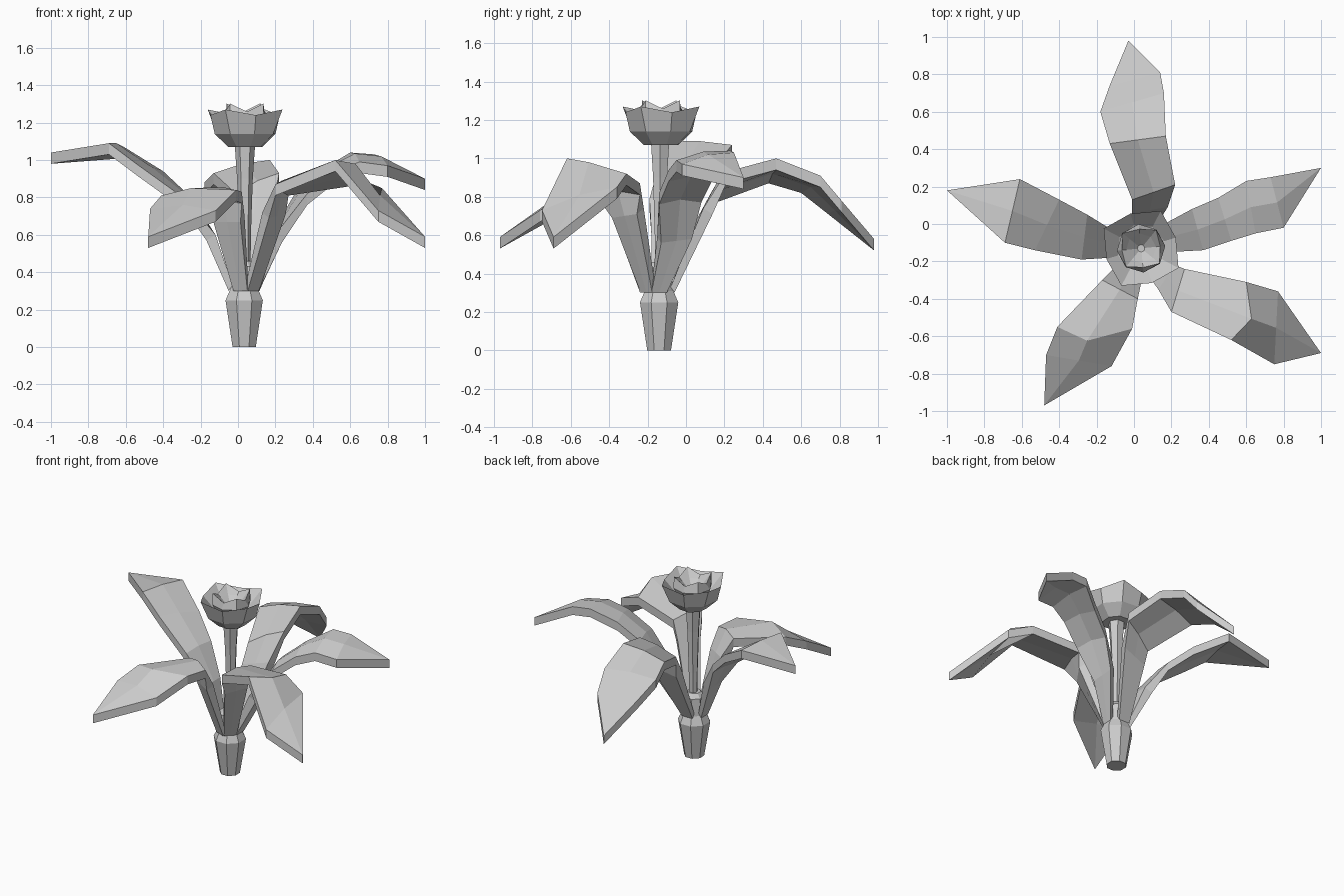
import bpy, bmesh
from math import sin, cos, tau
from mathutils import Vector

if "Cube" in bpy.data.objects:
    bpy.data.objects.remove(bpy.data.objects["Cube"])

AXIS = Vector((0.033, -0.14, 0))


def finish(bm, name):
    bmesh.ops.recalc_face_normals(bm, faces=bm.faces)
    me = bpy.data.meshes.new(name)
    bm.to_mesh(me)
    bm.free()
    ob = bpy.data.objects.new(name, me)
    bpy.context.collection.objects.link(ob)
    return ob


def lathe(name, centre, profile, sides, turn=0.0):
    """Profile rows: radius, z, radius wobble, z wobble on alternate points."""
    bm = bmesh.new()
    rings = []
    for r, z, dr, dz in profile:
        ring = []
        for i in range(sides):
            a = turn + tau * i / sides
            s = 1 if i % 2 else -1
            ring.append(bm.verts.new((centre[0] + (r + s * dr) * cos(a),
                                      centre[1] + (r + s * dr) * sin(a), z + s * dz)))
        rings.append(ring)
    for p, q in zip(rings, rings[1:]):
        for i in range(sides):
            j = (i + 1) % sides
            bm.faces.new((p[i], p[j], q[j], q[i]))
    bm.faces.new(rings[0][::-1])
    bm.faces.new(rings[-1])
    return finish(bm, name)


def leaf(name, rows, tip, ridge=0.02, thick=0.06, bend=None):
    """Rows of (left, right) edge points; the midrib is raised, and pushed out at row 'bend'."""
    bm = bmesh.new()
    top, low = [], []
    for k, (l, r) in enumerate(rows):
        l, r = Vector(l), Vector(r)
        m = (l + r) / 2
        out = m - AXIS
        out.z = 0
        out.normalize()
        # the stalk thickens outwards, the blade thickens downwards
        drop = Vector((0, 0, -thick))
        if k < 2:
            drop = out * (0.02, 0.05)[k] - Vector((0, 0, 0.03))
        if k >= 2:
            m.z += ridge
        lower_m = m + drop
        if k == bend:
            m += out * 0.08
            lower_m += out * 0.08
        top.append([bm.verts.new(v) for v in (l, m, r)])
        low.append([bm.verts.new(v) for v in (l + drop, lower_m, r + drop)])
    t1 = bm.verts.new(tip)
    t2 = bm.verts.new(Vector(tip) - Vector((0, 0, thick)))
    for g, t in ((top, t1), (low, t2)):
        for p, q in zip(g, g[1:]):
            for i in range(2):
                bm.faces.new((p[i], p[i + 1], q[i + 1], q[i]))
        for i in range(2):
            bm.faces.new((g[-1][i], g[-1][i + 1], t))
    for e in (0, 2):
        a = [g[e] for g in top] + [t1]
        b = [g[e] for g in low] + [t2]
        for i in range(len(a) - 1):
            bm.faces.new((a[i], a[i + 1], b[i + 1], b[i]))
    for i in range(2):
        bm.faces.new((top[0][i], top[0][i + 1], low[0][i + 1], low[0][i]))
    return finish(bm, name)


# bulb and neck
lathe("bulb", AXIS, [(.067, 0, 0, 0), (.108, .25, 0, 0), (.08, .31, 0, 0),
                     (.072, .43, 0, 0), (.045, .46, 0, 0)], 8, tau / 16)

# flower stem
lathe("stem", (0.037, -0.135), [(.03, .4, 0, 0), (.032, .6, 0, 0), (.042, .9, 0, 0),
                                (.055, 1.09, 0, 0)], 6)

# outer and inner petals
c = (0.038, -0.13)
lathe("outer_petals", c, [(.095, 1.07, 0, 0), (.17, 1.14, 0, 0), (.21, 1.255, .016, .015),
                          (.13, 1.17, 0, 0), (.08, 1.14, 0, 0)], 8, 0.3)
lathe("inner_petals", c, [(.09, 1.13, 0, 0), (.13, 1.22, 0, 0), (.115, 1.28, .012, .022),
                          (.08, 1.24, 0, 0), (.02, 1.18, 0, 0)], 8, 0.1)

# five drooping leaves
leaf("back_leaf", [((-.01, -.08, .33), (.075, -.08, .33)),
                   ((-.01, .06, .69), (.18, .09, .74)),
                   ((-.01, .13, .82), (.22, .21, .93)),
                   ((-.13, .43, .93), (.17, .47, 1.0)),
                   ((-.18, .6, .88), (.16, .7, .91)),
                   ((-.13, .74, .77), (.14, .81, .78))], (-.03, .98, .58), .015)
leaf("right_leaf", [((.095, -.1, .33), (.09, -.18, .33)),
                    ((.18, .01, .61), (.19, -.15, .59)),
                    ((.31, .08, .83), (.37, -.14, .82)),
                    ((.45, .14, .95), (.52, -.09, .94)),
                    ((.6, .23, 1.04), (.65, -.05, .99)),
                    ((.73, .25, 1.03), (.8, -.02, .97))], (1.0, .3, .9))
leaf("left_leaf", [((-.03, -.18, .33), (-.03, -.1, .33)),
                   ((-.12, -.18, .6), (-.12, -.03, .6)),
                   ((-.28, -.19, .79), (-.25, .05, .8)),
                   ((-.53, -.14, .97), (-.4, .13, .94)),
                   ((-.69, -.1, 1.09), (-.61, .24, 1.07))], (-1.0, .18, 1.04), .01)
leaf("front_right_leaf", [((.1, -.16, .33), (.04, -.22, .33)),
                          ((.22, -.22, .74), (.13, -.35, .72)),
                          ((.27, -.24, .87), (.2, -.47, .87)),
                          ((.6, -.31, .92), (.52, -.62, 1.0)),
                          ((.77, -.36, .85), (.75, -.75, .73))], (1.0, -.69, .59), .02, bend=3)
leaf("front_left_leaf", [((.055, -.22, .33), (-.02, -.19, .33)),
                         ((.035, -.33, .7), (-.11, -.24, .7)),
                         ((.02, -.4, .83), (-.17, -.3, .83)),
                         ((-.01, -.56, .84), (-.41, -.55, .81)),
                         ((-.12, -.76, .73), (-.47, -.7, .74))], (-.48, -.97, .59), .025, bend=3)
